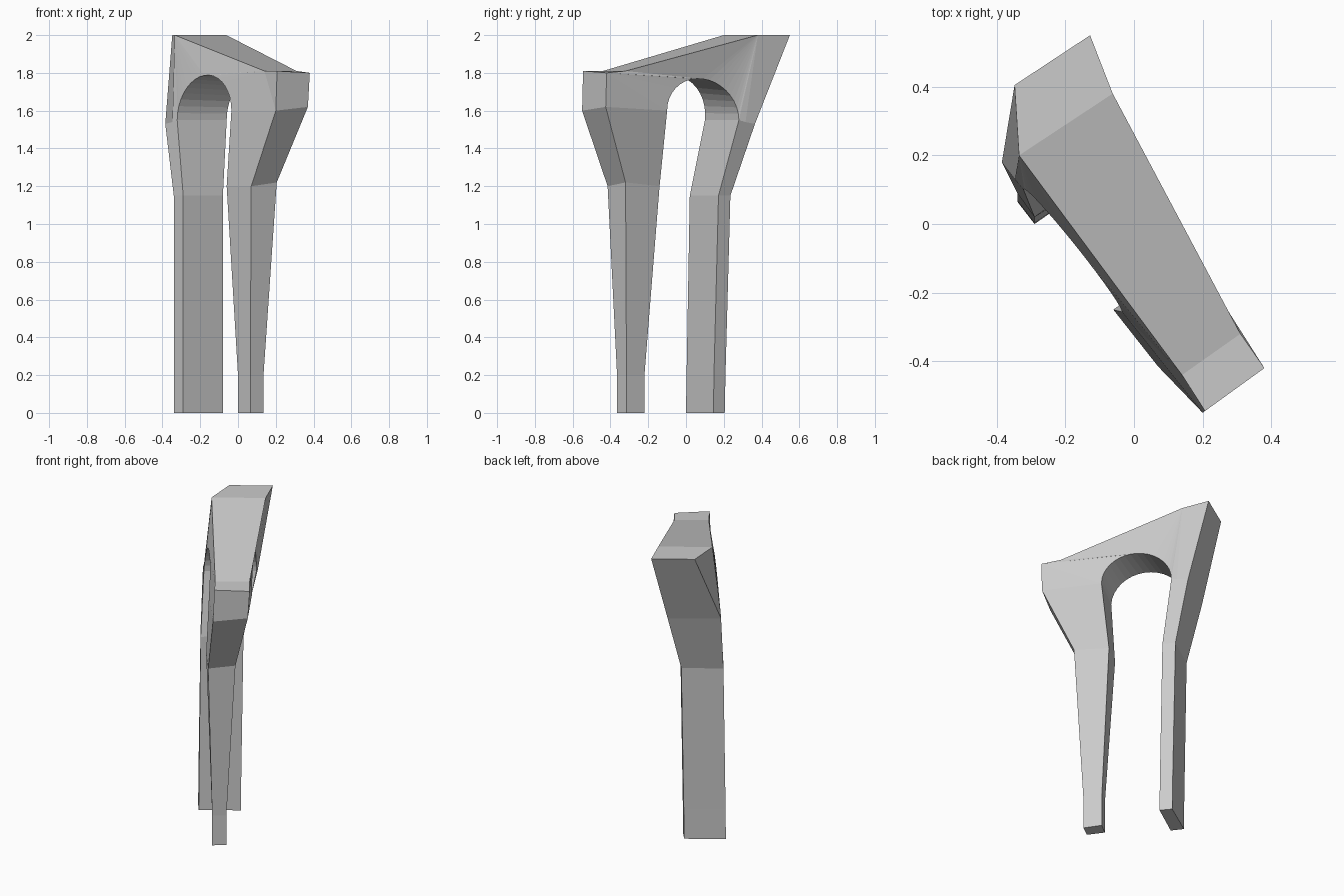
import bpy, bmesh, math
from mathutils import Vector as V

if "Cube" in bpy.data.objects:
    bpy.data.objects.remove(bpy.data.objects["Cube"])

# Each station pairs a point on the front-left wall with one on the back-right wall
# Outer and inner edge of the front (right) leg, from the foot up
right_outer = [((.065, -.365, 0), (.135, -.315, 0)),
               ((.065, -.365, .2), (.135, -.315, .2)),
               ((.07, -.415, 1.2), (.205, -.32, 1.22)),
               ((.20, -.55, 1.6), (.37, -.425, 1.62))]
right_inner = [((0, -.275, 0), (.07, -.22, 0)),
               ((0, -.275, .2), (.07, -.22, .2)),
               ((-.06, -.25, 1.2), (.08, -.14, 1.2)),
               ((-.035, -.256, 1.6), (.173, -.10, 1.6))]
# Inner and outer edge of the back (left) leg
left_inner = [((-.29, 0, 0), (-.08, .145, 0)),
              ((-.29, .003, .2), (-.08, .148, .2)),
              ((-.29, .02, 1.15), (-.08, .172, 1.15)),
              ((-.322, .10, 1.55), (-.06, .28, 1.55))]
left_outer = [((-.34, .065, 0), (-.13, .205, 0)),
              ((-.34, .068, .2), (-.13, .209, .2)),
              ((-.34, .09, 1.15), (-.13, .235, 1.15)),
              ((-.385, .18, 1.53), (-.12, .365, 1.53))]
# Top of the head, from the right end to the left end
top = [((.207, -.545, 1.81), (.38, -.42, 1.80)),
       ((.14, -.44, 1.81), (.31, -.32, 1.81)),
       ((-.335, .20, 2), (-.062, .38, 2)),
       ((-.348, .405, 2), (-.128, .55, 2))]
fold = ((-.347, .13, 1.54), (-.075, .315, 1.54))

bm = bmesh.new()


def add(pairs):
    return [(bm.verts.new(f), bm.verts.new(b)) for f, b in pairs]


ro, ri, li, lo, tp = map(add, (right_outer, right_inner, left_inner, left_outer, top))
fo = add([fold])[0]

# Round arch joining the inner edges of the legs
SEG = 18
arch = []
for i in range(1, SEG):
    a = math.pi * i / SEG
    t = (1 - math.cos(a)) / 2
    pair = []
    for side, height in ((0, .212), (1, .193)):
        p = V(right_inner[3][side]).lerp(V(left_inner[3][side]), t)
        s = math.sin(a)
        pair.append(p + V((0, .025 * s * (1 - side), height * s)))
    arch.append(pair)
ar = [ri[3]] + add(arch) + [li[3]]


def wall(stations):
    """Matching faces on both sides of the wall."""
    return [bm.faces.new([s[k] for s in stations]) for k in (0, 1)]


def rim(stations):
    """Strip joining the two sides along a path."""
    for p, q in zip(stations, stations[1:]):
        bm.faces.new((p[0], p[1], q[1], q[0]))


# Leg sides
for i in range(3):
    wall([ro[i], ro[i + 1], ri[i + 1], ri[i]])
    if i < 2:
        wall([li[i], li[i + 1], lo[i + 1], lo[i]])
    else:
        wall([li[i], li[i + 1], fo, lo[i + 1], lo[i]])

# Head sides, split at the crown of the arch
mid = SEG // 2
faces = wall([ro[3], tp[0], tp[1]] + ar[mid::-1])
faces += wall([tp[1], tp[2], fo] + ar[:mid - 1:-1])
wall([fo, tp[2], tp[3], lo[3]])

# Continuous rim: outside, inside and the feet
rim(ro + tp + lo[::-1])
rim(ri[:3] + ar + li[2::-1])
rim([ro[0], ri[0]])
rim([li[0], lo[0]])

bmesh.ops.triangulate(bm, faces=faces)
bmesh.ops.recalc_face_normals(bm, faces=bm.faces)
mesh = bpy.data.meshes.new("arched_frame")
bm.to_mesh(mesh)
bm.free()
bpy.context.collection.objects.link(bpy.data.objects.new("arched_frame", mesh))
